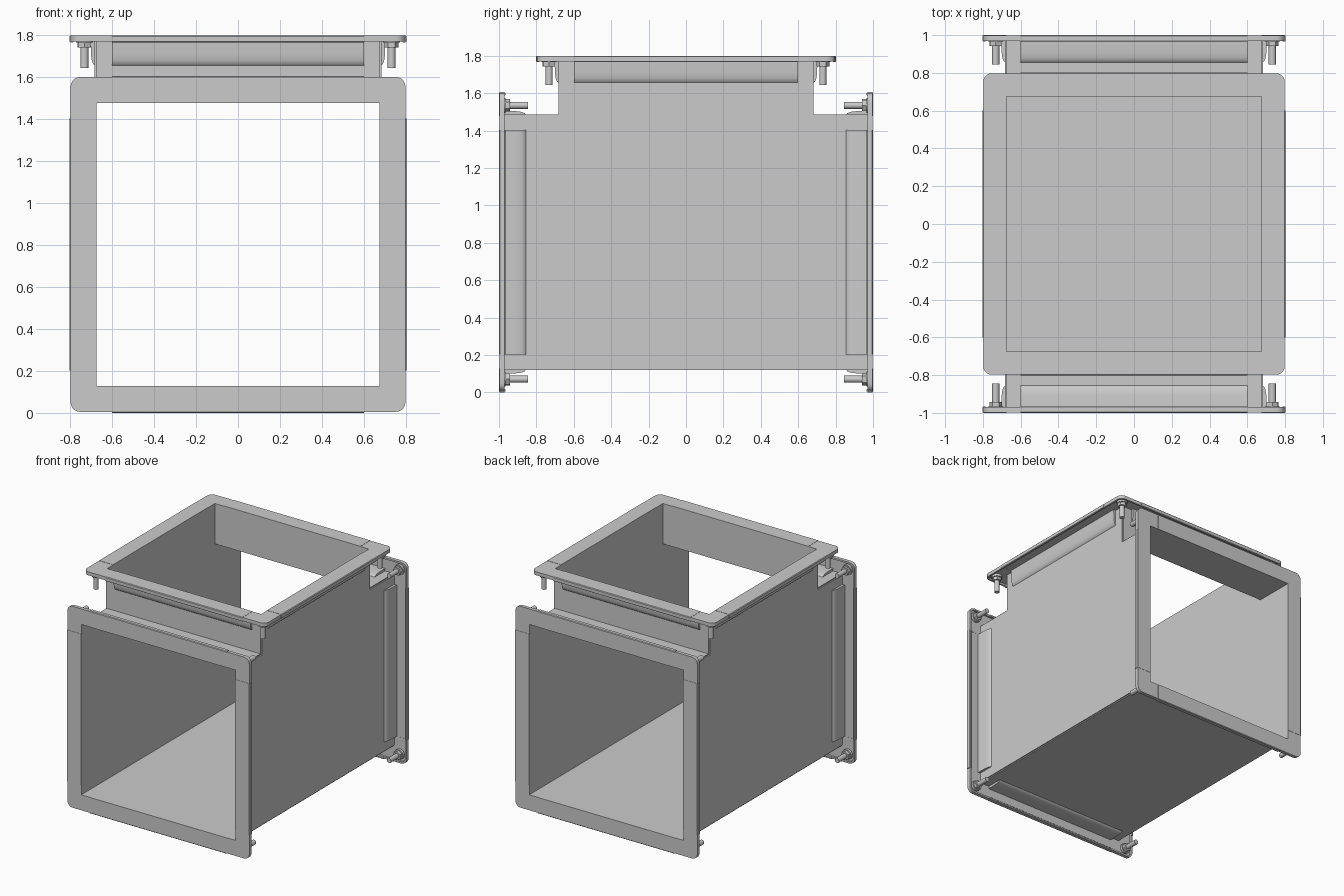
import bpy, bmesh, math
from mathutils import Matrix, Vector

if "Cube" in bpy.data.objects:
    bpy.data.objects.remove(bpy.data.objects["Cube"])

R = 0.675           # half width of the duct opening
CZ = 0.803          # height of the main duct axis
T = 0.008           # sheet thickness


def prism(bm, pts, offset):
    """Closed polygon pushed along an offset; returns the new vertices."""
    a = [bm.verts.new(p) for p in pts]
    b = [bm.verts.new(Vector(p) + Vector(offset)) for p in pts]
    n = len(pts)
    bm.faces.new(a)
    bm.faces.new(b[::-1])
    for i in range(n):
        j = (i + 1) % n
        bm.faces.new((a[j], a[i], b[i], b[j]))
    return a + b


def finish(name, bm, matrix=Matrix(), smooth=False):
    bmesh.ops.recalc_face_normals(bm, faces=bm.faces)
    me = bpy.data.meshes.new(name)
    bm.to_mesh(me)
    bm.free()
    ob = bpy.data.objects.new(name, me)
    bpy.context.collection.objects.link(ob)
    ob.matrix_world = matrix
    if smooth:
        bpy.ops.object.select_all(action='DESELECT')
        ob.select_set(True)
        bpy.context.view_layer.objects.active = ob
        bpy.ops.object.shade_smooth_by_angle(angle=math.radians(35))
    return ob


def sheet(name, pts, offset):
    bm = bmesh.new()
    prism(bm, pts, offset)
    finish(name, bm)


def spin4(bm, build):
    """Repeat a builder on the four sides of a square frame."""
    for k in range(4):
        verts = build(bm)
        bmesh.ops.rotate(bm, verts=verts, cent=(0, 0, 0),
                         matrix=Matrix.Rotation(k * math.pi / 2, 3, 'Z'))


# Duct sheets: T-shaped sides, floor, roof strips, branch walls
lo, hi, top, end, = CZ - R, CZ + R, 1.797, 0.997
tee = [(-end, lo), (end, lo), (end, hi), (R, hi), (R, top),
       (-R, top), (-R, hi), (-end, hi)]
for s, side in ((-1, "left"), (1, "right")):
    sheet(side + "_wall", [(s * R, y, z) for y, z in tee], (s * T, 0, 0))
sheet("floor", [(-R, -end, lo), (R, -end, lo), (R, end, lo), (-R, end, lo)], (0, 0, -T))
for s, side in ((-1, "front"), (1, "back")):
    sheet(side + "_roof", [(-R, s * R, hi), (R, s * R, hi), (R, s * end, hi), (-R, s * end, hi)],
          (0, 0, T))
    sheet(side + "_branch_wall", [(-R, s * R, hi), (R, s * R, hi), (R, s * R, top), (-R, s * R, top)],
          (0, s * T, 0))

# Flange rail section as (distance from axis, height below face)
rail = [(R, 0), (0.798, 0), (0.803, 0.005), (0.803, 0.03), (0.798, 0.034), (0.788, 0.034),
        (0.784, 0.03), (0.784, 0.014), (0.703, 0.014), (0.701, 0.09), (0.697, 0.12),
        (0.69, 0.138), (0.679, 0.147), (R, 0.147)]


def add_rail(bm):
    return prism(bm, [(-0.6, r, -d) for r, d in rail], (1.2, 0, 0))


def arc(r, rad):
    c = r - rad
    return [(c + rad * math.cos(t * math.pi / 10), c + rad * math.sin(t * math.pi / 10))
            for t in range(6)]


# Corner piece: L-shaped plate with a folded rim
def add_corner(bm):
    out = [(0.798, 0.6)] + arc(0.798, 0.045) + [(0.6, 0.798)]
    inn = [(0.784, 0.6)] + arc(0.784, 0.031) + [(0.6, 0.784)]
    plate = out + [(0.6, R), (R, R), (R, 0.6)]
    v = prism(bm, [(x, y, -0.002) for x, y in plate], (0, 0, -0.013))
    v += prism(bm, [(x, y, -0.004) for x, y in out + inn[::-1]], (0, 0, -0.026))
    return v


# Bolt: washer, hex nut and shank behind the corner
def add_bolt(bm):
    v = []
    for seg, rad, a, b in ((24, 0.04, 0.013, 0.034), (6, 0.034, 0.034, 0.058), (16, 0.019, 0.058, 0.155)):
        m = Matrix.Translation((0.732, 0.732, -(a + b) / 2))
        v += bmesh.ops.create_cone(bm, cap_ends=True, segments=seg, radius1=rad, radius2=rad,
                                   depth=b - a, matrix=m)['verts']
    return v


frames = {
    "top": Matrix.Translation((0, 0, 1.8)),
    "front": Matrix.Translation((0, -1, CZ)) @ Matrix.Rotation(math.pi / 2, 4, 'X'),
    "back": Matrix.Translation((0, 1, CZ)) @ Matrix.Rotation(-math.pi / 2, 4, 'X'),
}
for name, mat in frames.items():
    for part, build in (("rails", add_rail), ("corners", add_corner), ("bolts", add_bolt)):
        bm = bmesh.new()
        spin4(bm, build)
        finish(f"{name}_flange_{part}", bm, mat, smooth=True)
